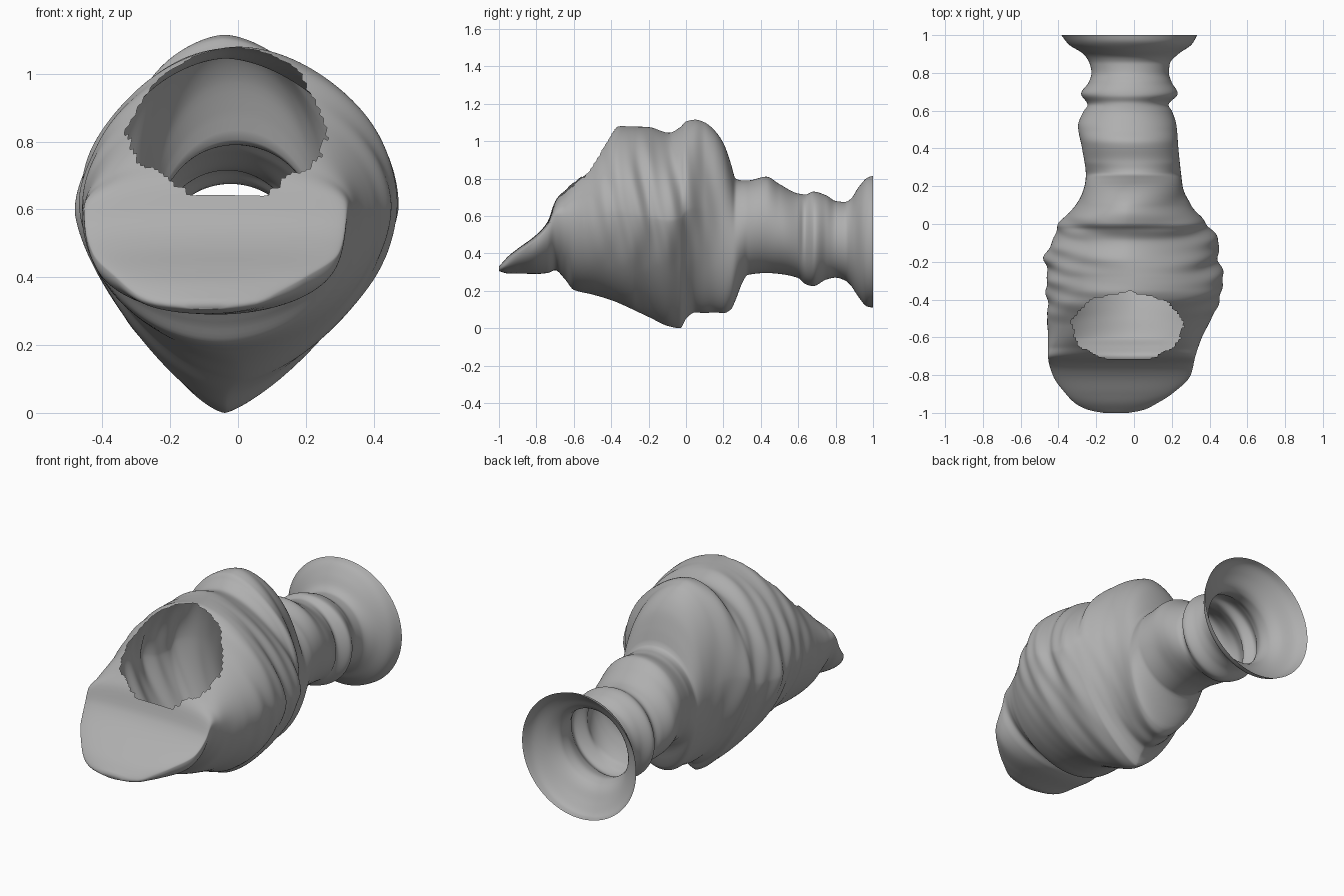
import bpy, bmesh, math, random

if "Cube" in bpy.data.objects:
    bpy.data.objects.remove(bpy.data.objects["Cube"])

random.seed(4)
SEG, RINGS = 140, 230

# side profile: y, bottom z, top z
SIDE = [(-1, .305, .33), (-.95, .292, .385), (-.9, .292, .425), (-.8, .29, .5), (-.74, .295, .57),
        (-.7, .31, .68), (-.65, .265, .755), (-.6, .205, .83), (-.5, .18, .95), (-.4, .15, 1.06),
        (-.35, .13, 1.08), (-.2, .06, 1.075), (-.09, .01, 1.045), (-.03, .0, 1.075), (.0, .05, 1.105),
        (.05, .085, 1.115), (.1, .08, 1.1), (.15, .085, 1.06), (.2, .08, .99), (.24, .1, .88), (.265, .15, .8),
        (.3, .24, .79), (.33, .285, .79), (.43, .295, .81), (.5, .29, .77), (.6, .268, .72), (.64, .235, .715),
        (.68, .225, .73), (.75, .26, .71), (.8, .27, .68), (.85, .255, .675), (.88, .23, .69),
        (.92, .17, .75), (.97, .115, .805), (1, .11, .815)]

# top outline: y, left x, right x
PLAN = [(-1, -.16, -.03), (-.985, -.24, .05), (-.95, -.31, .12), (-.9, -.36, .2), (-.8, -.43, .3),
        (-.7, -.455, .325), (-.6, -.455, .36), (-.5, -.46, .41), (-.33, -.46, .47), (-.2, -.47, .455),
        (-.1, -.44, .445), (0, -.395, .39), (.1, -.31, .3), (.2, -.262, .258), (.26, -.255, .25),
        (.4, -.275, .235), (.52, -.296, .225), (.6, -.265, .2), (.63, -.245, .182), (.69, -.28, .232),
        (.75, -.24, .2), (.8, -.225, .185), (.85, -.235, .19), (.9, -.268, .235), (.95, -.345, .305),
        (1, -.385, .335)]

# cross-section: y, height fraction of the widest point, upper and lower roundness
SHAPE = [(-1, .5, 2, 2), (-.9, .8, 2.3, 2), (-.75, .88, 2.5, 2), (-.65, .66, 2.3, 1.95), (-.5, .53, 1.95, 1.85),
         (-.3, .52, 1.8, 1.65), (-.05, .55, 1.75, 1.4), (.08, .54, 1.75, 1.65), (.2, .52, 2, 1.85),
         (.35, .5, 2, 2), (1, .5, 2, 2)]


def sample(table, y):
    """Monotone cubic interpolation of a table keyed on y."""
    n = len(table)
    i = max(k for k in range(n - 1) if table[k][0] <= y or k == 0)
    a, b = table[i], table[i + 1]
    h = b[0] - a[0]
    t = min(1, max(0, (y - a[0]) / h))

    def slope(k, c):
        if k == 0 or k == n - 1:
            j = min(k, n - 2)
            return (table[j + 1][c] - table[j][c]) / (table[j + 1][0] - table[j][0])
        d0 = (table[k][c] - table[k - 1][c]) / (table[k][0] - table[k - 1][0])
        d1 = (table[k + 1][c] - table[k][c]) / (table[k + 1][0] - table[k][0])
        return 2 * d0 * d1 / (d0 + d1) if d0 * d1 > 0 else 0

    out = []
    for c in range(1, len(a)):
        out.append((2*t**3 - 3*t*t + 1) * a[c] + (t**3 - 2*t*t + t) * h * slope(i, c)
                   + (3*t*t - 2*t**3) * b[c] + (t**3 - t*t) * h * slope(i + 1, c))
    return out


def power(v, p):
    return math.copysign(abs(v) ** p, v)


def folds(y, z, side):
    """Slanted fabric-like folds, strongest on the upper flanks of the body."""
    mask = max(0, 1 - ((y + .17) / .38) ** 2) * abs(side) ** .7
    mask *= max(.25, 1 - ((z - .7) / .45) ** 2)
    s = y + .15 * (z - .6) * (1 if side > 0 else .6)
    wave = math.sin(34 * s + 2 * math.sin(6 * z + side)) + .6 * math.sin(67 * s + 5 * z + 2 * side)
    return .009 * mask * wave


# shell: rings lofted along y
bm = bmesh.new()
rings = []
for r in range(RINGS + 1):
    y = -1 + 2 * r / RINGS
    zb, zt = sample(SIDE, y)
    xl, xr = sample(PLAN, y)
    frac, nu, nl = sample(SHAPE, y)
    cx, w, zm = (xl + xr) / 2, (xr - xl) / 2, zb + (zt - zb) * frac
    body = max(0, 1 - ((y + .03) / .25) ** 2)
    ring = []
    for s in range(SEG):
        a = 2 * math.pi * (s + .5) / SEG
        n, h = (nu, zt - zm) if math.sin(a) >= 0 else (nl, zm - zb)
        x = w * power(math.cos(a), 2 / n)
        z = zm + h * power(math.sin(a), 2 / n)
        k = 1 + folds(y, z, math.cos(a)) / .45
        # the crest and keel of the body lean slightly to -x
        lean = -.04 * body * abs(math.sin(a)) ** 2
        ring.append(bm.verts.new((cx + x * k + lean, y, zm + (z - zm) * k)))
    rings.append(ring)
for a, b in zip(rings, rings[1:]):
    for s in range(SEG):
        t = (s + 1) % SEG
        bm.faces.new((a[s], a[t], b[t], b[s]))
bm.faces.new(rings[0][::-1])  # closed front tip

# ragged opening on the sloping upper front
doomed = []
for f in bm.faces:
    c = f.calc_center_median()
    ang = math.atan2((c.y + .545) / .18, (c.x + .035) / .29)
    rag = 1 + .02 * math.sin(9 * ang) + .015 * math.sin(17 * ang + 1)
    if c.z > .655 and math.hypot((c.x + .035) / .29, (c.y + .545) / .18) < rag:
        doomed.append(f)
bmesh.ops.delete(bm, geom=doomed, context='FACES')
rim = [v for v in bm.verts if v.is_boundary and v.co.y < 0]
bmesh.ops.smooth_vert(bm, verts=rim, factor=.4, use_axis_x=True, use_axis_y=True, use_axis_z=True)

bmesh.ops.recalc_face_normals(bm, faces=bm.faces)
mesh = bpy.data.meshes.new("hollow_shell")
bm.to_mesh(mesh)
bm.free()
shell = bpy.data.objects.new("hollow_shell", mesh)
bpy.context.collection.objects.link(shell)
bpy.context.view_layer.objects.active = shell
shell.select_set(True)
bpy.ops.object.shade_smooth_by_angle(angle=math.radians(60))

# plain mid-grey surface
grey = bpy.data.materials.new("mid_grey")
grey.diffuse_color = (.43, .43, .43, 1)
grey.use_nodes = True
grey.node_tree.nodes["Principled BSDF"].inputs["Base Color"].default_value = grey.diffuse_color
mesh.materials.append(grey)
